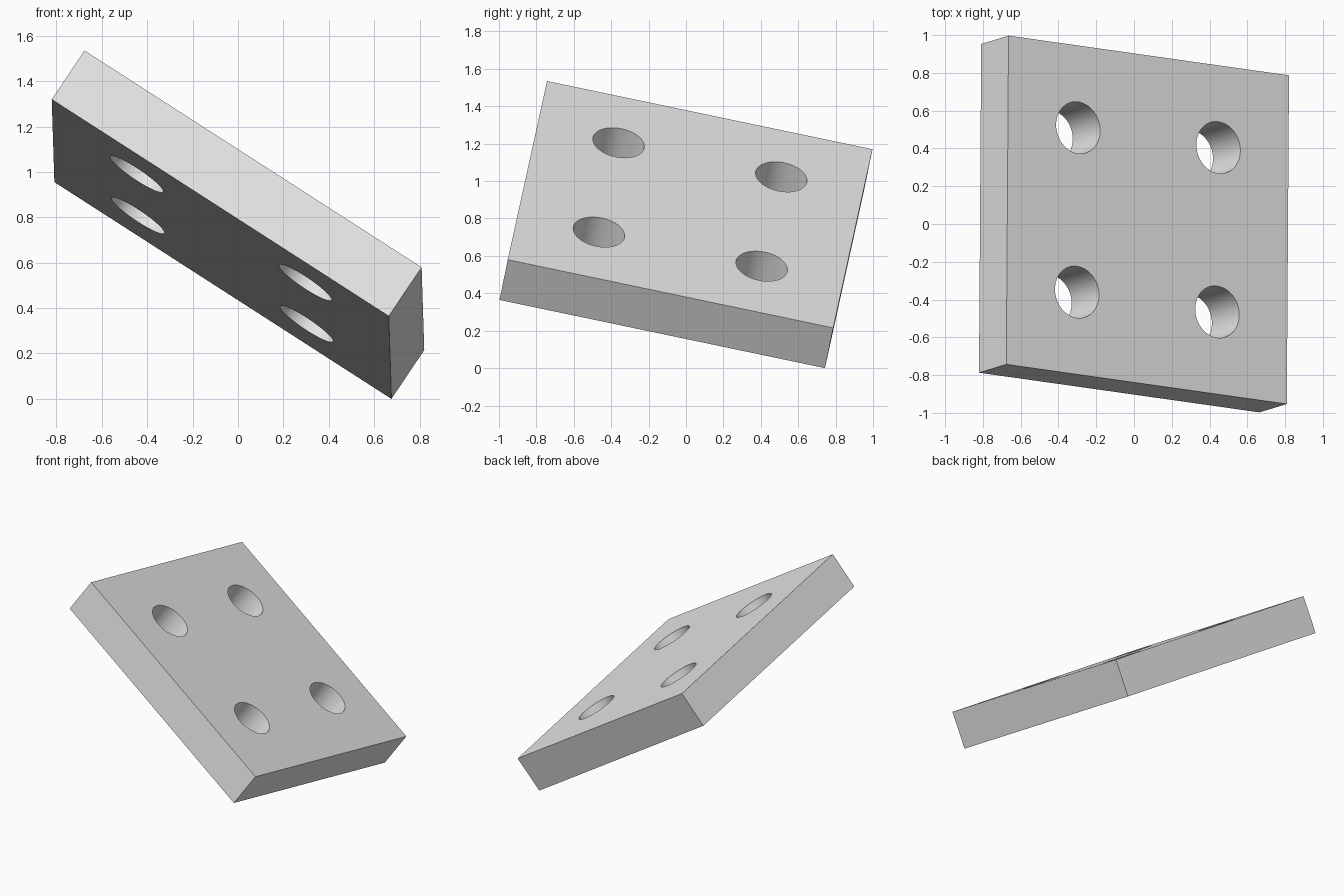
import bpy
import math
from mathutils import Matrix, Vector

SIDE, THICK, HOLE_R = 1.778, 0.263, 0.1395

cube = bpy.data.objects.get("Cube")
if cube:
    bpy.data.objects.remove(cube, do_unlink=True)

# Single plain grey
grey = bpy.data.materials.new("light_grey")
grey.use_nodes = True
colour = (0.8, 0.8, 0.8, 1.0)
grey.diffuse_color = colour
grey.node_tree.nodes["Principled BSDF"].inputs["Base Color"].default_value = colour

# Square plate
bpy.ops.mesh.primitive_cube_add(size=1)
plate = bpy.context.object
plate.name = "square_plate"
plate.scale = (SIDE, SIDE, THICK)
bpy.ops.object.transform_apply(location=False, rotation=False, scale=True)
plate.data.materials.append(grey)

# Four through holes, a quarter of the side from the centre
for sx in (-1, 1):
    for sy in (-1, 1):
        bpy.ops.mesh.primitive_cylinder_add(
            vertices=64, radius=HOLE_R, depth=THICK * 2,
            location=(sx * SIDE / 4, sy * SIDE / 4, 0))
        cutter = bpy.context.object
        cutter.name = "hole_cutter"
        cutter.data.materials.append(grey)
        cut = plate.modifiers.new("hole", 'BOOLEAN')
        cut.operation = 'DIFFERENCE'
        cut.solver = 'EXACT'
        cut.object = cutter
        bpy.ops.object.select_all(action='DESELECT')
        plate.select_set(True)
        bpy.context.view_layer.objects.active = plate
        bpy.ops.object.modifier_apply(modifier=cut.name)
        bpy.data.objects.remove(cutter, do_unlink=True)

bpy.ops.object.shade_smooth_by_angle(angle=math.radians(30))

# Tilt the plate so its lowest corner rests on the ground
u = Vector((1.485, -0.21, -0.955)).normalized()
v = Vector((0.005, 1.74, -0.36))
v = (v - u * v.dot(u)).normalized()
tilt = Matrix((u, v, u.cross(v))).transposed().to_4x4()
plate.data.transform(tilt)
lowest = min(p.co.z for p in plate.data.vertices)
plate.location.z = -lowest
